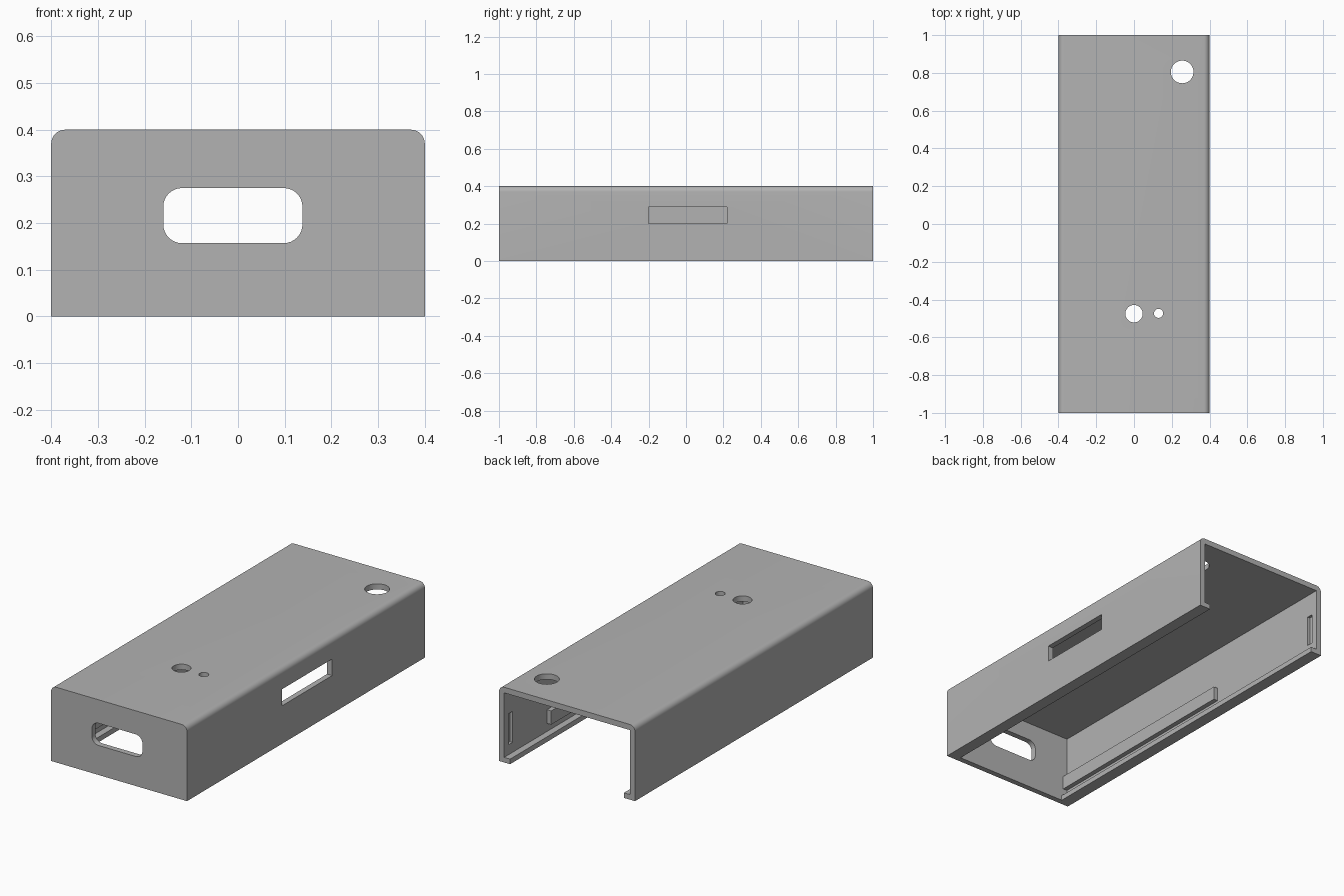
import bpy, bmesh
from math import sin, cos, pi, radians
from mathutils import Vector

if "Cube" in bpy.data.objects:
    bpy.data.objects.remove(bpy.data.objects["Cube"], do_unlink=True)

grey = bpy.data.materials.new("plain grey")
grey.use_nodes = True
grey.diffuse_color = (0.45, 0.45, 0.45, 1)
grey.node_tree.nodes["Principled BSDF"].inputs["Base Color"].default_value = grey.diffuse_color

W, H, L, T = 0.4, 0.4, 1.0, 0.03      # half width, height, half length, wall
LIP, LIP_H = 0.335, 0.027             # inner edge and height of the bottom lips


def prism(name, points, axis, start, end):
    """Extrude a 2D outline along an axis (0=x, 1=y, 2=z)."""
    bm = bmesh.new()
    verts = []
    for a, b in points:
        p = [a, b]
        p.insert(axis, start)
        verts.append(bm.verts.new(p))
    face = bm.faces.new(verts)
    ext = bmesh.ops.extrude_face_region(bm, geom=[face])
    move = Vector((0, 0, 0))
    move[axis] = end - start
    bmesh.ops.translate(bm, vec=move, verts=[g for g in ext["geom"] if isinstance(g, bmesh.types.BMVert)])
    bmesh.ops.recalc_face_normals(bm, faces=bm.faces)
    mesh = bpy.data.meshes.new(name)
    bm.to_mesh(mesh)
    bm.free()
    mesh.materials.append(grey)
    obj = bpy.data.objects.new(name, mesh)
    bpy.context.scene.collection.objects.link(obj)
    return obj


def arc(cx, cy, r, a0, a1, n=8):
    return [(cx + r * cos(radians(a0 + (a1 - a0) * i / n)),
             cy + r * sin(radians(a0 + (a1 - a0) * i / n))) for i in range(n + 1)]


def rect(a0, a1, b0, b1):
    return [(a0, b0), (a1, b0), (a1, b1), (a0, b1)]


def rounded_rect(a0, a1, b0, b1, r):
    return (arc(a1 - r, b1 - r, r, 0, 90) + arc(a0 + r, b1 - r, r, 90, 180)
            + arc(a0 + r, b0 + r, r, 180, 270) + arc(a1 - r, b0 + r, r, 270, 360))


def circle(x, y, r, n=40):
    return [(x + r * cos(2 * pi * i / n), y + r * sin(2 * pi * i / n)) for i in range(n)]


# Outer shell with rounded top edges
R = 0.03
outline = [(-W, 0), (W, 0)] + arc(W - R, H - R, R, 0, 90) + arc(R - W, H - R, R, 90, 180)
case = prism("case_shell", outline, 1, -L, L)

# Cavity open at the bottom and back, leaving lips along the sides
IN = W - T
half = [(LIP, -0.1), (LIP, LIP_H), (IN, LIP_H), (IN, H - T)]
cavity = half + [(-x, z) for x, z in reversed(half)]
cutters = [prism("cavity_cutter", cavity, 1, T - L, L + 0.1)]

# Front window, side slot and round holes in the top
cutters.append(prism("front_window_cutter", rounded_rect(-0.16, 0.138, 0.157, 0.275, 0.04), 1, -1.1, -0.9))
cutters.append(prism("side_slot_cutter", rect(-0.2, 0.22, 0.202, 0.29), 0, 0.3, 0.5))
for i, (x, y, r) in enumerate([(0, -0.475, 0.046), (0.13, -0.473, 0.024), (0.255, 0.805, 0.06)]):
    cutters.append(prism(f"top_hole_cutter_{i + 1}", circle(x, y, r), 2, 0.3, 0.5))

# Shallow catch grooves near the open end
for side in (-1, 1):
    cutters.append(prism("catch_groove_cutter", rect(0.93, 0.965, 0.08, 0.245), 0,
                         side * (IN - 0.02), side * (IN + 0.015)))

bpy.context.view_layer.objects.active = case
case.select_set(True)
for cutter in cutters:
    cutter.hide_render = True
    mod = case.modifiers.new(cutter.name, "BOOLEAN")
    mod.operation = "DIFFERENCE"
    mod.solver = "EXACT"
    mod.object = cutter
    bpy.ops.object.modifier_apply(modifier=mod.name)
for cutter in cutters:
    bpy.data.objects.remove(cutter, do_unlink=True)
bpy.ops.object.shade_smooth_by_angle(angle=radians(30))

# Guide rails above the lips
for name, side, end in (("left_rail", 1, 0.64), ("right_rail", -1, 0.22)):
    prism(name, rect(T - L - 0.005, end, 0.07, 0.143), 0, side * (IN + 0.005), side * (IN - 0.025))
